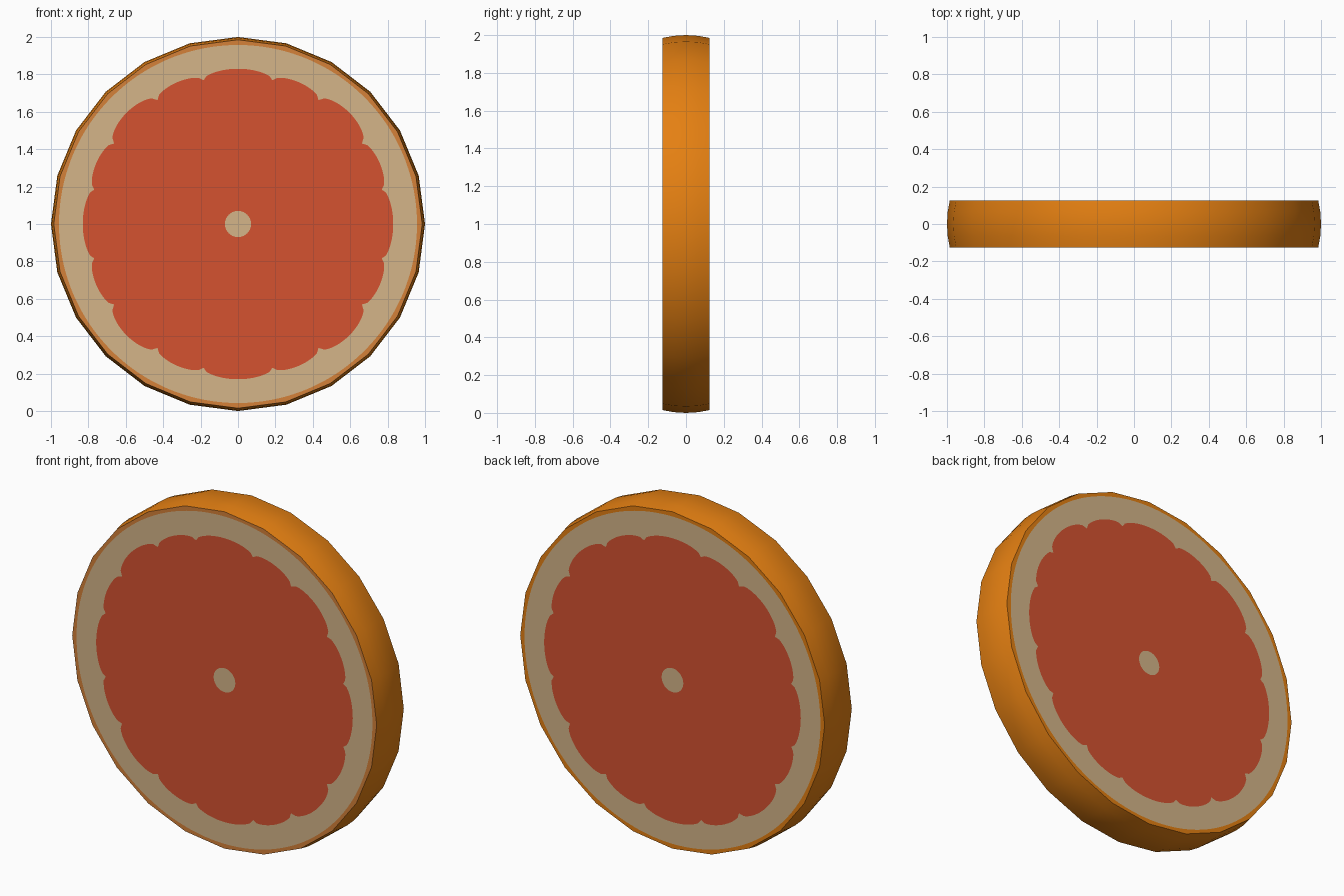
import bpy, bmesh, math

if "Cube" in bpy.data.objects:
    bpy.data.objects.remove(bpy.data.objects["Cube"])

CZ, HALF, R_EDGE, SIDES, N = 1.0, 0.125, 0.985, 24, 240


def material(name, rgb):
    m = bpy.data.materials.new(name)
    m.diffuse_color = (*rgb, 1)
    m.use_nodes = True
    m.node_tree.nodes["Principled BSDF"].inputs["Base Color"].default_value = m.diffuse_color
    return m


peel = material("orange peel", (0.78, 0.215, 0.006))
edge = material("pale peel edge", (0.66, 0.22, 0.04))
pith = material("cream pith", (0.66, 0.46, 0.25))
flesh = material("red flesh", (0.66, 0.085, 0.03))


def make_object(name, bm, mats):
    me = bpy.data.meshes.new(name)
    bm.to_mesh(me)
    bm.free()
    for m in mats:
        me.materials.append(m)
    ob = bpy.data.objects.new(name, me)
    bpy.context.collection.objects.link(ob)
    return ob


def ring(bm, y, n, radius):
    pts = []
    for i in range(n):
        a = 2 * math.pi * i / n
        r = radius(math.degrees(a))
        pts.append(bm.verts.new((r * math.cos(a), y, CZ + r * math.sin(a))))
    return pts


def bridge(bm, a, b, mat=0):
    n = len(a)
    for i in range(n):
        j = (i + 1) % n
        bm.faces.new((a[i], a[j], b[j], b[i])).material_index = mat


# Peel: slightly barrelled 24-sided band
bm = bmesh.new()
profile = [(-HALF, R_EDGE), (-0.065, 0.996), (0, 1.0), (0.065, 0.996), (HALF, R_EDGE)]
loops = [ring(bm, y, SIDES, lambda d, r=r: r) for y, r in profile]
for a, b in zip(loops, loops[1:]):
    bridge(bm, b, a)
for f in bm.faces:
    f.smooth = True
    f.normal_update()
    c = f.calc_center_median()
    if f.normal.x * c.x + f.normal.z * (c.z - CZ) < 0:
        f.normal_flip()
make_object("peel_band", bm, [peel])

# Scalloped flesh outline: sixteen lobes, (start, end, peak radius) per quarter turn
LOBES = [(-13.5, 13.5, 0.83), (13.5, 33, 0.825), (33, 57, 0.842), (57, 76.5, 0.825)]


def scallop(d):
    d = (d + 13.5 + 1e-6) % 90 - 13.5
    for lo, hi, peak in LOBES:
        if d < hi:
            t = (d - lo) / (hi - lo)
            notch = 0.79
            return notch + (peak - notch) * math.sqrt(max(0, 4 * t * (1 - t)))
    return 0.79


def polygon(d):
    step = 360 / SIDES
    return R_EDGE * math.cos(math.radians(step / 2)) / math.cos(math.radians(d % step - step / 2))


# Cut faces: core, flesh, pith and peel edge
def cut_face(name, y, edge_mat):
    bm = bmesh.new()
    radii = [lambda d: 0.07, scallop, lambda d: 0.957, polygon]
    rings = [ring(bm, y, N, r) for r in radii]
    bm.faces.new(rings[0]).material_index = 0
    for k, mat in enumerate((1, 0, 2)):
        bridge(bm, rings[k], rings[k + 1], mat)
    for f in bm.faces:
        f.normal_update()
        if f.normal.y * y < 0:
            f.normal_flip()
    make_object(name, bm, [pith, flesh, edge_mat])


cut_face("front_cut_face", -HALF, edge)
cut_face("back_cut_face", HALF, peel)
